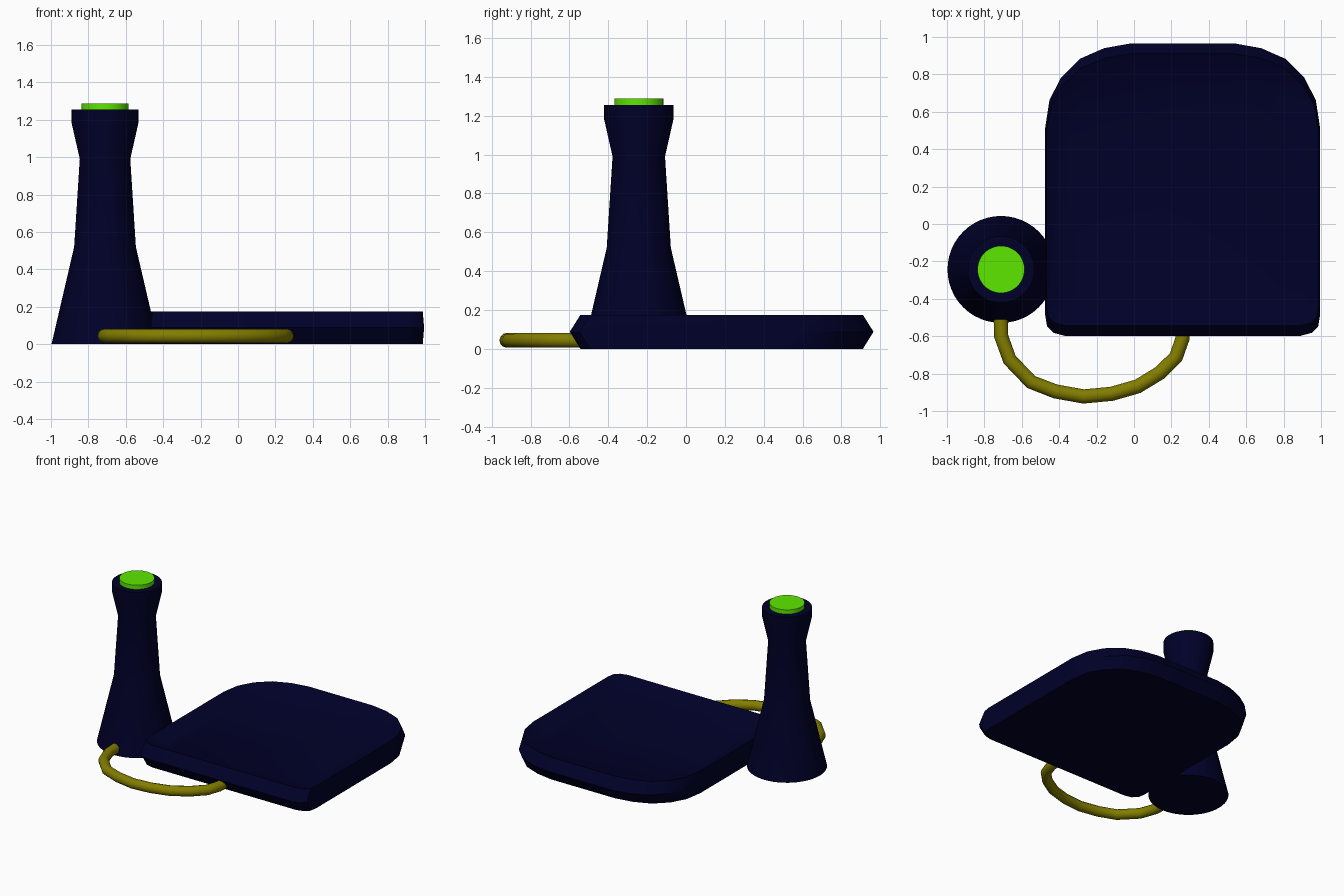
import bpy, bmesh, math

if "Cube" in bpy.data.objects:
    bpy.data.objects.remove(bpy.data.objects["Cube"])


def material(name, rgb):
    m = bpy.data.materials.new(name)
    m.diffuse_color = (*rgb, 1)
    m.use_nodes = True
    m.node_tree.nodes["Principled BSDF"].inputs["Base Color"].default_value = m.diffuse_color
    return m


NAVY = material("dark navy", (0.0, 0.0, 0.022))
GREEN = material("bright green", (0.11, 0.80, 0.0))
OLIVE = material("olive", (0.225, 0.205, 0.0))


def loft(name, rings, mat, angle):
    """Skin a stack of equal-length point rings and cap both ends."""
    bm = bmesh.new()
    loops = [[bm.verts.new(p) for p in ring] for ring in rings]
    n = len(loops[0])
    for a, b in zip(loops, loops[1:]):
        for i in range(n):
            j = (i + 1) % n
            bm.faces.new((a[i], a[j], b[j], b[i]))
    bm.faces.new(loops[0][::-1])
    bm.faces.new(loops[-1])
    bmesh.ops.recalc_face_normals(bm, faces=bm.faces[:])
    me = bpy.data.meshes.new(name)
    bm.to_mesh(me)
    bm.free()
    me.materials.append(mat)
    ob = bpy.data.objects.new(name, me)
    bpy.context.collection.objects.link(ob)
    bpy.ops.object.select_all(action='DESELECT')
    ob.select_set(True)
    bpy.context.view_layer.objects.active = ob
    bpy.ops.object.shade_smooth_by_angle(angle=math.radians(angle))
    return ob


def circle(x, y, z, r, n=48):
    return [(x + r * math.cos(2 * math.pi * i / n),
             y + r * math.sin(2 * math.pi * i / n), z) for i in range(n)]


# Pad: small rounded front corners, large rounded back, pinched edge, dished top
CX, CY = 0.26, 0.183
half = [(0.63, -0.781), (0.69, -0.765), (0.725, -0.73), (0.735, -0.67), (0.735, 0.33),
        (0.712, 0.48), (0.65, 0.60), (0.55, 0.70), (0.42, 0.757), (0.28, 0.782)]
outline = half + [(-x, y) for x, y in reversed(half)]


def pad_ring(sx, sy, z):
    return [(CX + x * sx, CY + y * sy, z) for x, y in outline]


loft("pad", [pad_ring(0.99, 0.93, 0), pad_ring(1, 1, 0.088),
             pad_ring(0.99, 0.93, 0.175), pad_ring(0.83, 0.79, 0.12)], NAVY, 30)

# Flared handle with a collar, and its push button
HX, HY = -0.711, -0.243
profile = [(0.286, 0), (0.165, 0.52), (0.135, 0.99), (0.178, 1.18), (0.178, 1.255)]
loft("handle", [circle(HX, HY, z, r) for r, z in profile], NAVY, 30)
loft("button", [circle(HX, HY, z, 0.126) for z in (1.25, 1.288)], GREEN, 30)

# Cable looping from the handle to the pad
path = [(-0.715, -0.42), (-0.71, -0.6), (-0.665, -0.725), (-0.55, -0.845),
        (-0.42, -0.895), (-0.27, -0.922), (-0.12, -0.908), (0.02, -0.868),
        (0.14, -0.795), (0.225, -0.71), (0.26, -0.61), (0.262, -0.5)]
rings = []
for k, (x, y) in enumerate(path):
    (x0, y0), (x1, y1) = path[max(k - 1, 0)], path[min(k + 1, len(path) - 1)]
    d = math.hypot(x1 - x0, y1 - y0)
    nx, ny = -(y1 - y0) / d, (x1 - x0) / d
    ring = []
    for i in range(12):
        a = 2 * math.pi * i / 12
        c = 0.038 * math.cos(a)
        ring.append((x + nx * c, y + ny * c, 0.044 + 0.038 * math.sin(a)))
    rings.append(ring)
loft("cable", rings, OLIVE, 40)
